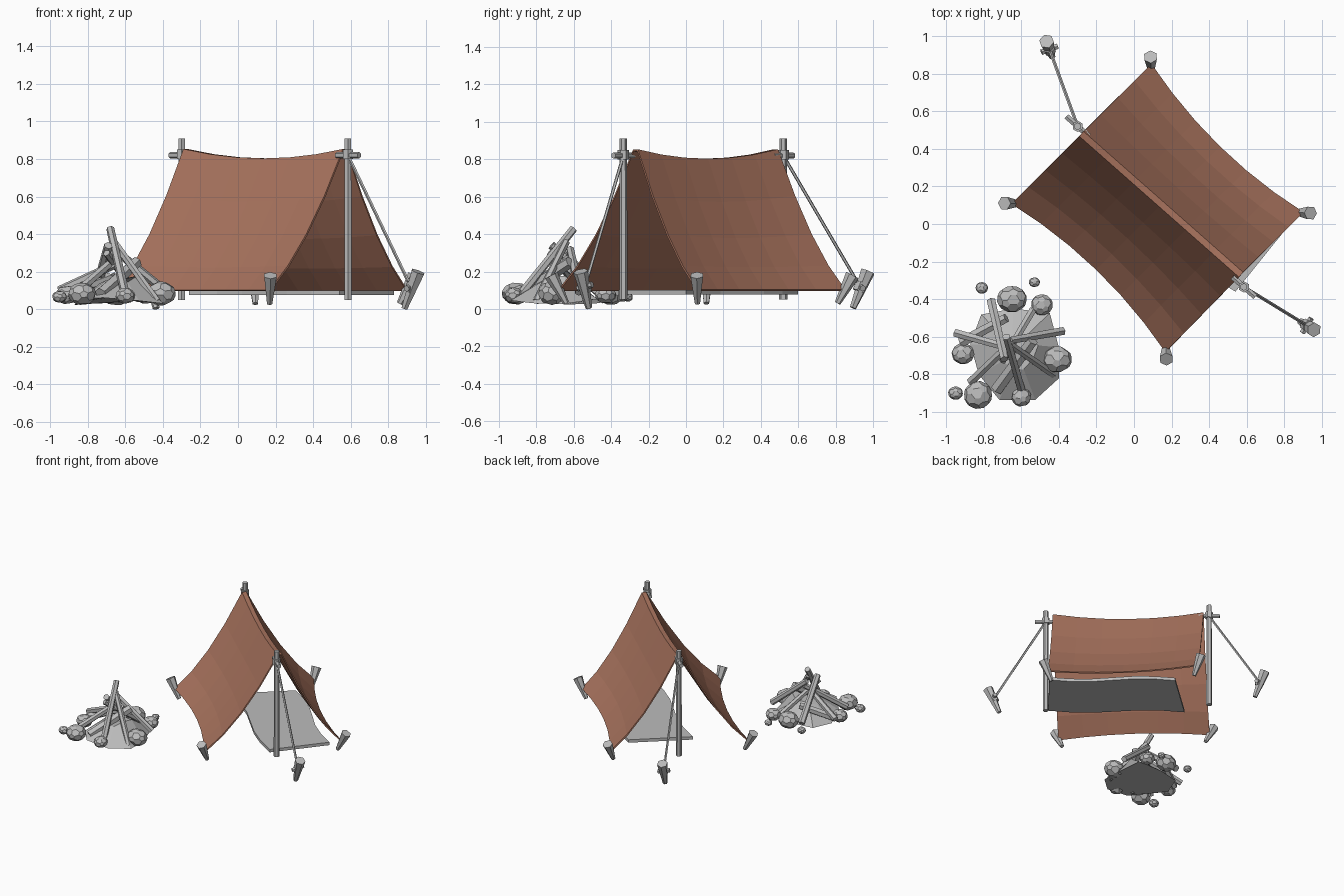
import bpy, bmesh, math, random
from mathutils import Vector, Matrix, Euler

random.seed(4)
default_cube = bpy.data.objects.get("Cube")
if default_cube:
    bpy.data.objects.remove(default_cube, do_unlink=True)


def make_material(name, color):
    mat = bpy.data.materials.new(name)
    mat.use_nodes = True
    mat.diffuse_color = color
    for node in mat.node_tree.nodes:
        if node.type == 'BSDF_PRINCIPLED':
            node.inputs["Base Color"].default_value = color
            node.inputs["Roughness"].default_value = 0.9
    return mat


canvas_brown = make_material("canvas_brown", (0.39, 0.17, 0.11, 1))
plain_grey = make_material("plain_grey", (0.5, 0.5, 0.5, 1))


def finish(bm, name, mat):
    bmesh.ops.recalc_face_normals(bm, faces=bm.faces)
    mesh = bpy.data.meshes.new(name)
    bm.to_mesh(mesh)
    bm.free()
    mesh.materials.append(mat)
    obj = bpy.data.objects.new(name, mesh)
    bpy.context.scene.collection.objects.link(obj)
    return obj


def rod(name, start, end, r_start, r_end=None, sides=6):
    """Straight, optionally tapered, faceted rod between two points."""
    start, end = Vector(start), Vector(end)
    axis = end - start
    turn = axis.to_track_quat('Z', 'Y').to_matrix().to_4x4()
    bm = bmesh.new()
    bmesh.ops.create_cone(bm, cap_ends=True, segments=sides, radius1=r_start,
                          radius2=r_end or r_start, depth=axis.length,
                          matrix=Matrix.Translation((start + end) / 2) @ turn)
    return finish(bm, name, plain_grey)


def stone(name, center, radius):
    """Faceted pebble with clipped corners."""
    bm = bmesh.new()
    bmesh.ops.create_icosphere(bm, subdivisions=1, radius=radius * 1.08)
    bmesh.ops.bevel(bm, geom=bm.verts[:], offset=radius * 0.35,
                    affect='VERTICES', segments=1)
    spin = Euler([random.uniform(0, math.tau) for _ in range(3)]).to_matrix()
    squash = Matrix.Diagonal((1, random.uniform(0.85, 1), 0.8))
    for v in bm.verts:
        v.co = squash @ spin @ v.co + Vector(center)
    return finish(bm, name, plain_grey)


# Tent layout: ridge ends and ground corners
ridge_back, ridge_front = Vector((-0.28, 0.48, 0.85)), Vector((0.57, -0.27, 0.85))
east_edge = Vector((0.09, 0.85, 0.1)), Vector((0.9, 0.06, 0.1))
west_edge = Vector((-0.65, 0.11, 0.1)), Vector((0.17, -0.68, 0.1))
along = (ridge_front - ridge_back).normalized()
across = Vector((-along.y, along.x, 0))


def canvas_point(u, v):
    """u runs along the ridge, v from west hem (-1) to east hem (1)."""
    bow = 4 * u * (1 - u)
    side, drop = (1 if v > 0 else -1), abs(v)
    hem_back, hem_front = east_edge if v > 0 else west_edge
    top = ridge_back.lerp(ridge_front, u) + across * side * 0.014
    top.z -= 0.05 * bow
    hem = hem_back.lerp(hem_front, u) - across * side * 0.06 * bow
    p = top.lerp(hem, drop)
    p.z -= 0.42 * drop * (1 - drop) * (top.z - hem.z)
    return p


# Sagging canvas
bm = bmesh.new()
rows = [-1, -0.75, -0.5, -0.25, -0.001, 0.001, 0.25, 0.5, 0.75, 1]
steps = 6
grid = [[bm.verts.new(canvas_point(i / steps, v)) for i in range(steps + 1)] for v in rows]
for a, b in zip(grid, grid[1:]):
    for i in range(steps):
        bm.faces.new((a[i], a[i + 1], b[i + 1], b[i]))
canvas = finish(bm, "tent_canvas", canvas_brown)
thick = canvas.modifiers.new("cloth_thickness", 'SOLIDIFY')
thick.thickness = 0.01
thick.offset = 0

# Sleeping mat with a wavy outline
bm = bmesh.new()
left_side = Vector((-0.26, 0.28, 0.077)), Vector((0.54, -0.36, 0.077))
right_side = Vector((0.1, 0.6, 0.077)), Vector((0.83, 0, 0.077))
mat_rows = []
for i in range(steps + 1):
    u = i / steps
    wave = across * 0.025 * math.sin(u * math.tau)
    mat_rows.append([bm.verts.new(s[0].lerp(s[1], u) + wave)
                     for s in (left_side, right_side)])
for a, b in zip(mat_rows, mat_rows[1:]):
    bm.faces.new((a[0], b[0], b[1], a[1]))
lifted = bmesh.ops.extrude_face_region(bm, geom=bm.faces[:])["geom"]
for v in lifted:
    if isinstance(v, bmesh.types.BMVert):
        v.co.z += 0.024
finish(bm, "sleeping_mat", plain_grey)

# Poles, lashings, guy ropes and their stakes
ends = {
    "back": ((-0.3, 0.52), (-0.45, 0.93, 0.12), -1),
    "front": ((0.585, -0.335), (0.92, -0.54, 0.12), 1),
}
for side, ((x, y), anchor, sign) in ends.items():
    anchor, top = Vector(anchor), Vector((x, y, 0.82))
    rod(side + "_pole", (x, y, 0.05), (x, y, 0.91), 0.022, 0.02)
    rod(side + "_lashing", (x, y, 0.8), (x, y, 0.85), 0.03)
    rod(side + "_cross_peg", top - along * 0.08, top + along * 0.08, 0.017)
    rod(side + "_guy_rope", top, anchor, 0.009, sides=5)
    out = (anchor - top)
    out.z = 0
    out.normalize()
    up = Vector((0, 0, 0.1))
    rod(side + "_guy_stake", anchor - out * 0.04 - up * 1.15,
        anchor + out * 0.045 + up * 0.8, 0.018, 0.04)
    swing = Vector((-out.y, out.x, 0)) * 0.045
    rod(side + "_guy_toggle", anchor - swing - up * 0.1, anchor + swing + up * 0.1, 0.017)
    rod(side + "_guy_knot", anchor - out * 0.01 - up * 0.25,
        anchor + out * 0.01 + up * 0.2, 0.032)

# Corner stakes leaning outward
middle = Vector((0.13, 0.09, 0.1))
for name, corner in zip(("east_back", "east_front", "west_back", "west_front"),
                        east_edge + west_edge):
    out = (corner - middle).normalized()
    rod(name + "_stake", corner - out * 0.04 + Vector((0, 0, -0.07)),
        corner + out * 0.04 + Vector((0, 0, 0.08)), 0.016, 0.038)

# Ash mound under the fire
bm = bmesh.new()
bmesh.ops.create_cone(bm, cap_ends=True, segments=9, radius1=0.25, radius2=0.1,
                      depth=0.12, matrix=Matrix.Translation((-0.63, -0.68, 0.1)))
for v in bm.verts:
    v.co += Vector([random.uniform(-0.025, 0.025) for _ in range(3)])
finish(bm, "ash_mound", plain_grey)

# Ring of stones: x, y, radius
stones = [
    (-0.65, -0.4, 0.085), (-0.49, -0.43, 0.062), (-0.53, -0.31, 0.032),
    (-0.81, -0.34, 0.035), (-0.91, -0.69, 0.065), (-0.83, -0.91, 0.08),
    (-0.95, -0.9, 0.042), (-0.6, -0.92, 0.056), (-0.41, -0.72, 0.085),
]
for i, (x, y, r) in enumerate(stones):
    stone("fire_stone_%d" % i, (x, y, 0.05 + r * 0.4), r)

# Stacked firewood: outer foot, upper tip, radius
logs = [
    ((-0.6, -0.88, 0.08), (-0.68, -0.6, 0.43), 0.024),
    ((-0.76, -0.41, 0.08), (-0.69, -0.72, 0.34), 0.026),
    ((-0.38, -0.57, 0.09), (-0.66, -0.62, 0.32), 0.024),
    ((-0.95, -0.58, 0.1), (-0.63, -0.67, 0.25), 0.024),
    ((-0.73, -0.88, 0.08), (-0.54, -0.62, 0.25), 0.036),
    ((-0.87, -0.84, 0.08), (-0.64, -0.62, 0.28), 0.024),
    ((-0.54, -0.46, 0.08), (-0.7, -0.73, 0.3), 0.022),
    ((-0.92, -0.63, 0.08), (-0.68, -0.5, 0.17), 0.03),
    ((-0.43, -0.8, 0.04), (-0.66, -0.64, 0.36), 0.022),
]
for i, (foot, tip, r) in enumerate(logs):
    rod("firewood_%d" % i, foot, tip, r, r * 0.9)
